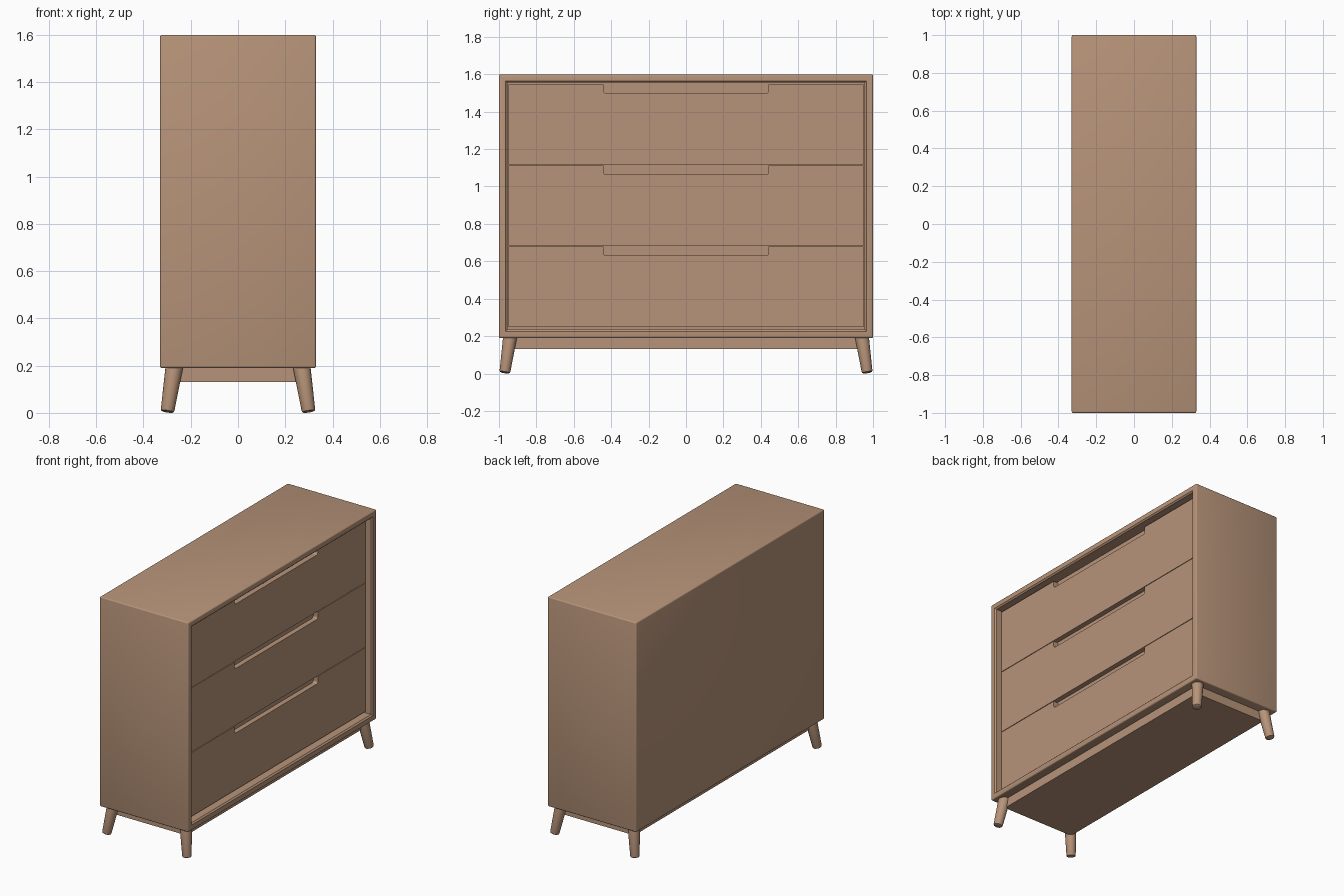
import bpy, bmesh, math
from mathutils import Vector

if "Cube" in bpy.data.objects:
    bpy.data.objects.remove(bpy.data.objects["Cube"])

wood = bpy.data.materials.new("warm_wood")
wood.diffuse_color = (0.475, 0.296, 0.192, 1)
wood.use_nodes = True
wood.node_tree.nodes["Principled BSDF"].inputs["Base Color"].default_value = wood.diffuse_color


def finish(name, bm, smooth=False):
    bmesh.ops.recalc_face_normals(bm, faces=bm.faces)
    me = bpy.data.meshes.new(name)
    bm.to_mesh(me)
    bm.free()
    me.materials.append(wood)
    ob = bpy.data.objects.new(name, me)
    bpy.context.collection.objects.link(ob)
    if smooth:
        bpy.ops.object.select_all(action='DESELECT')
        bpy.context.view_layer.objects.active = ob
        ob.select_set(True)
        bpy.ops.object.shade_smooth_by_angle(angle=math.radians(35))
    return ob


def box(lo, hi):
    bm = bmesh.new()
    bmesh.ops.create_cube(bm, size=1)
    for v in bm.verts:
        v.co = Vector([(lo[i] + hi[i]) / 2 + v.co[i] * (hi[i] - lo[i]) for i in range(3)])
    return bm


# Carcass: rounded box with a chamfered lip and recessed opening on +x
bm = box((-0.33, -1, 0.19), (0.33, 1, 1.6))
bmesh.ops.bevel(bm, geom=bm.edges[:], offset=0.008, segments=3, profile=0.5, affect='EDGES')
face = max(bm.faces, key=lambda f: f.calc_center_median().x * 10 + f.calc_area())
bmesh.ops.inset_region(bm, faces=[face], thickness=0.028, use_even_offset=True)
bmesh.ops.inset_region(bm, faces=[face], thickness=0.009, use_even_offset=True)
for v in face.verts:
    v.co.x -= 0.009
ext = bmesh.ops.extrude_face_region(bm, geom=[face])
inner = [g for g in ext["geom"] if isinstance(g, bmesh.types.BMVert)]
bmesh.ops.translate(bm, verts=inner, vec=(-0.071, 0, 0))
if face.is_valid:
    bmesh.ops.delete(bm, geom=[face], context='FACES_ONLY')
finish("carcass", bm, True)


# Drawer fronts: panel outline with a rounded finger notch in the top edge
def drawer_front(name, z0, z1):
    w, n, d, r = 0.95, 0.442, 0.048, 0.014
    right = [(w, z0), (w, z1), (n, z1)]
    for i in range(6):
        a = math.radians(90 * i / 5)
        right.append((n - r + r * math.cos(a), z1 - d + r - r * math.sin(a)))
    pts = right + [(-y, z) for y, z in reversed(right)]
    bm = bmesh.new()
    f = bm.faces.new([bm.verts.new((0.285, y, z)) for y, z in pts])
    ext = bmesh.ops.extrude_face_region(bm, geom=[f])
    vs = [g for g in ext["geom"] if isinstance(g, bmesh.types.BMVert)]
    bmesh.ops.translate(bm, verts=vs, vec=(-0.034, 0, 0))
    if not any(all(abs(v.co.x - 0.285) < 1e-5 for v in q.verts) for q in bm.faces):
        bm.faces.new([v for v in f.verts])
    finish(name, bm)


for i, label in enumerate(("bottom", "middle", "top")):
    z = 0.248 + i * 0.434
    drawer_front(label + "_drawer_front", z, z + 0.43)

# Plinth under the carcass
finish("plinth", box((-0.27, -0.935, 0.13), (0.27, 0.935, 0.195)))


# Splayed, tapered legs with a rounded foot
def leg(name, sx, sy):
    top = Vector((sx * 0.270, sy * 0.941, 0.196))
    foot = Vector((sx * 0.299, sy * 0.969, 0.007))
    axis = foot - top
    q = Vector((0, 0, 1)).rotation_difference(axis.normalized())
    L = axis.length
    rings = [(0, 0.037), (L - 0.008, 0.029), (L - 0.0025, 0.0268), (L, 0.022)]
    bm = bmesh.new()
    loops = []
    for h, r in rings:
        loops.append([bm.verts.new(top + q @ Vector((r * math.cos(k * math.pi / 16),
                      r * math.sin(k * math.pi / 16), h))) for k in range(32)])
    for a, b in zip(loops, loops[1:]):
        for k in range(32):
            j = (k + 1) % 32
            bm.faces.new((a[k], a[j], b[j], b[k]))
    bm.faces.new(loops[0])
    bm.faces.new(loops[-1])
    # Settle the foot exactly on the floor
    low = min(v.co.z for v in bm.verts)
    bmesh.ops.translate(bm, verts=bm.verts[:], vec=(0, 0, -low))
    finish(name, bm, True)


for sx, a in ((-1, "left"), (1, "right")):
    for sy, b in ((-1, "front"), (1, "back")):
        leg(f"{b}_{a}_leg", sx, sy)
